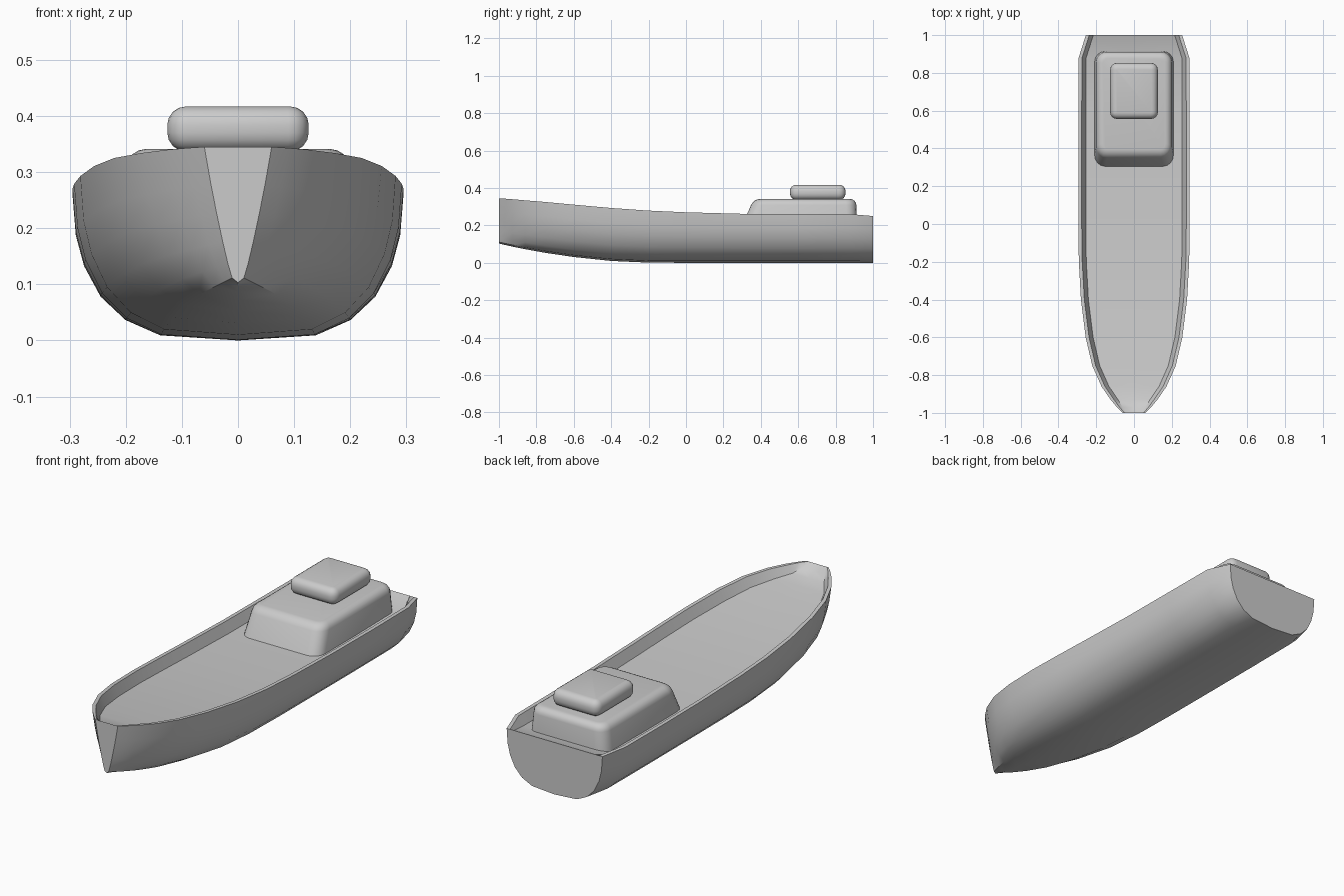
import bpy, bmesh

if "Cube" in bpy.data.objects:
    bpy.data.objects.remove(bpy.data.objects["Cube"])

# Half section of the hull: (fraction of half width, fraction of height), keel to rim
SECTION = [(0, 0), (0.47, 0.035), (0.68, 0.14), (0.83, 0.30),
           (0.93, 0.51), (0.98, 0.72), (1, 1)]

# Stations: y, half width, keel z, rim z, deck depth, V shape amount
STATIONS = [
    (-1.00, 0.060, 0.103, 0.345, 0.000, 1.0),
    (-0.97, 0.090, 0.096, 0.343, 0.020, 0.7),
    (-0.93, 0.124, 0.087, 0.340, 0.035, 0.45),
    (-0.86, 0.172, 0.073, 0.334, 0.042, 0.25),
    (-0.75, 0.221, 0.053, 0.325, 0.046, 0.12),
    (-0.60, 0.256, 0.031, 0.311, 0.050, 0.05),
    (-0.40, 0.281, 0.010, 0.293, 0.050, 0),
    (-0.20, 0.292, 0.001, 0.279, 0.050, 0),
    (0.00, 0.295, 0.000, 0.270, 0.050, 0),
    (0.30, 0.295, 0.000, 0.262, 0.050, 0),
    (0.60, 0.295, 0.000, 0.260, 0.048, 0),
    (0.88, 0.293, 0.000, 0.260, 0.045, 0),
    (1.00, 0.255, 0.000, 0.250, 0.000, 0),
]


def finish(name, bm, angle=0.6):
    bmesh.ops.recalc_face_normals(bm, faces=bm.faces)
    mesh = bpy.data.meshes.new(name)
    bm.to_mesh(mesh)
    bm.free()
    obj = bpy.data.objects.new(name, mesh)
    bpy.context.collection.objects.link(obj)
    bpy.ops.object.select_all(action='DESELECT')
    obj.select_set(True)
    bpy.context.view_layer.objects.active = obj
    bpy.ops.object.shade_smooth_by_angle(angle=angle)
    return obj


def ring(bm, y, half, keel, rim, depth, vee):
    """Closed hull section: outside shell, rim, inner bulwark and deck."""
    side = []
    for u, v in SECTION:
        x = half * u * (1 - vee + vee * (0.35 + 0.65 * v))
        side.append((x, keel + v * (rim - keel)))
    lip = min(0.018, half * 0.15)
    side += [(half - lip, rim), (half - 2.2 * lip, rim - depth), (0, rim - depth)]
    pts = side + [(-x, z) for x, z in reversed(side[1:-1])]
    return [bm.verts.new((x, y, z)) for x, z in pts]


# Hull with sunken deck
bm = bmesh.new()
rings = [ring(bm, *s) for s in STATIONS]
for a, b in zip(rings, rings[1:]):
    n = len(a)
    for i in range(n):
        j = (i + 1) % n
        bm.faces.new((a[i], a[j], b[j], b[i]))
bm.faces.new(rings[0])
bm.faces.new(rings[-1])
finish("hull", bm)


def rounded_block(name, z0, z1, base, top, corner, edge, round_bottom):
    """Tapered block; base and top are (half width, front y, back y)."""
    bm = bmesh.new()
    loops = []
    for z, (hw, y0, y1) in ((z0, base), (z1, top)):
        loops.append([bm.verts.new((x, y, z)) for x, y in
                      ((-hw, y0), (hw, y0), (hw, y1), (-hw, y1))])
    lo, hi = loops
    bm.faces.new(lo)
    bm.faces.new(hi)
    for i in range(4):
        j = (i + 1) % 4
        bm.faces.new((lo[i], lo[j], hi[j], hi[i]))
    bmesh.ops.recalc_face_normals(bm, faces=bm.faces)
    # Round the upright corners, then the level edges
    uprights = [e for e in bm.edges if abs(e.verts[0].co.z - e.verts[1].co.z) > 0.01]
    bmesh.ops.bevel(bm, geom=uprights, offset=corner, segments=4, profile=0.5,
                    affect='EDGES')
    levels = [e for e in bm.edges
              if all(abs(v.co.z - z1) < 1e-4 for v in e.verts)
              or (round_bottom and all(abs(v.co.z - z0) < 1e-4 for v in e.verts))]
    bmesh.ops.bevel(bm, geom=levels, offset=edge, segments=4, profile=0.5,
                    affect='EDGES')
    return finish(name, bm)


# Deckhouse with raked front, and the wheelhouse on its roof
rounded_block("deckhouse", 0.20, 0.341, (0.21, 0.30, 0.915), (0.197, 0.362, 0.91),
              0.055, 0.032, False)
rounded_block("wheelhouse", 0.337, 0.417, (0.126, 0.556, 0.853),
              (0.126, 0.556, 0.853), 0.036, 0.033, True)
